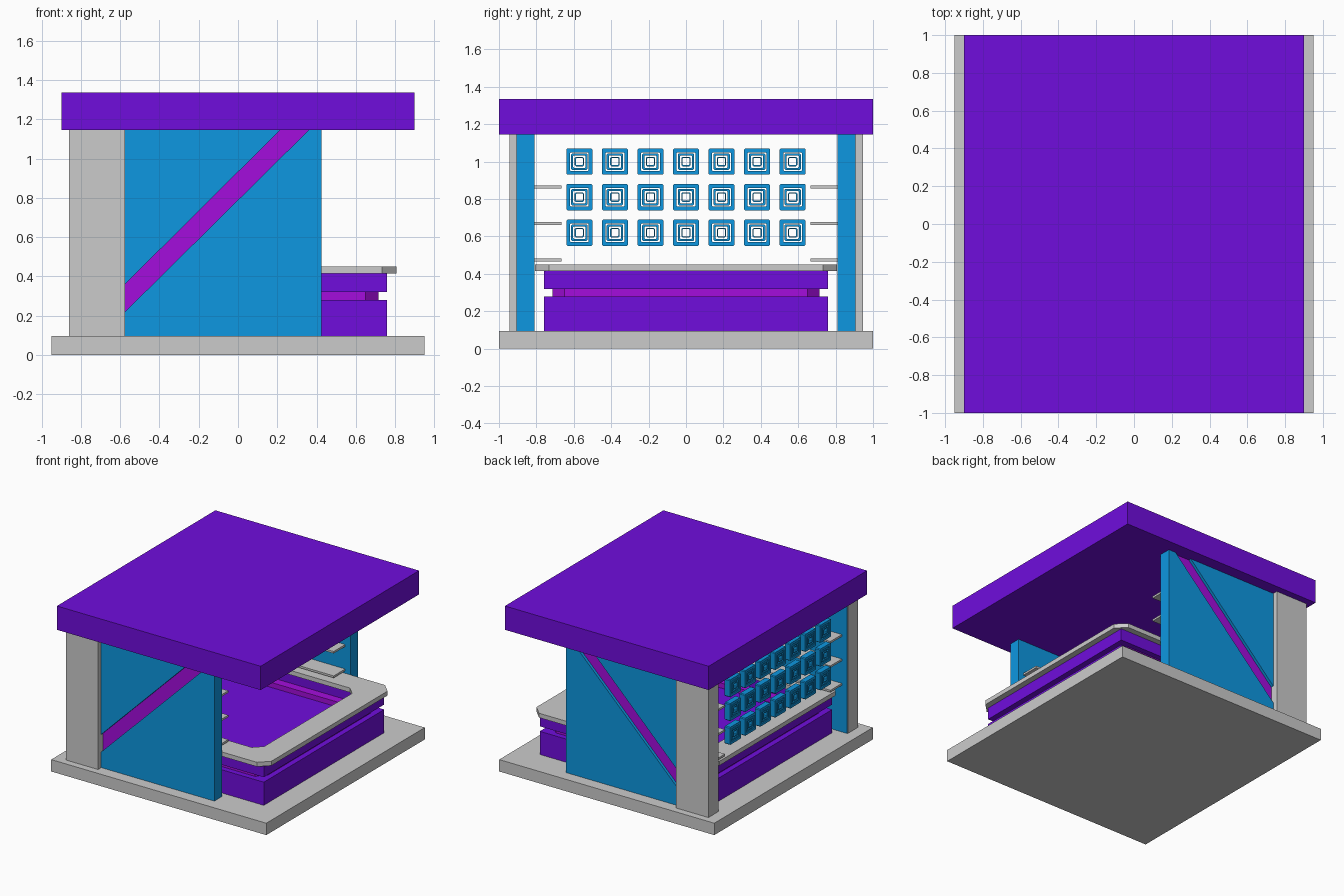
import bpy, bmesh
from mathutils import Vector

if "Cube" in bpy.data.objects:
    bpy.data.objects.remove(bpy.data.objects["Cube"])


def material(name, rgb):
    m = bpy.data.materials.new(name)
    m.diffuse_color = (*rgb, 1)
    m.use_nodes = True
    m.node_tree.nodes["Principled BSDF"].inputs["Base Color"].default_value = m.diffuse_color
    return m


PURPLE = material("purple", (0.16, 0.004, 0.72))
MAGENTA = material("magenta", (0.37, 0.004, 0.72))
BLUE = material("blue", (0.004, 0.31, 0.75))


def finish(name, bm, mat):
    bmesh.ops.recalc_face_normals(bm, faces=bm.faces)
    me = bpy.data.meshes.new(name)
    bm.to_mesh(me)
    bm.free()
    ob = bpy.data.objects.new(name, me)
    bpy.context.collection.objects.link(ob)
    if mat:
        me.materials.append(mat)
    return ob


def prism(name, points, direction, mat=None):
    """Extrude a closed outline along a vector."""
    bm = bmesh.new()
    face = bm.faces.new([bm.verts.new(p) for p in points])
    new = bmesh.ops.extrude_face_region(bm, geom=[face])["geom"]
    verts = [g for g in new if isinstance(g, bmesh.types.BMVert)]
    bmesh.ops.translate(bm, verts=verts, vec=Vector(direction))
    return finish(name, bm, mat)


def box(name, x0, x1, y0, y1, z0, z1, mat=None):
    pts = [(x0, y0, z0), (x1, y0, z0), (x1, y1, z0), (x0, y1, z0)]
    return prism(name, pts, (0, 0, z1 - z0), mat)


def outline(r, c):
    """Square of half size r, with corners cut by c."""
    if c == 0:
        return [(r, -r), (r, r), (-r, r), (-r, -r)]
    k = r - c
    return [(k, -r), (r, -k), (r, k), (k, r), (-k, r), (-r, k), (-r, -k), (-k, -r)]


def add_ring(bm, outer, inner, place, lo, hi):
    """Square frame; place(u, v, h) maps the outline into space."""
    n = len(outer)
    loops = [[bm.verts.new(place(u, v, h)) for u, v in o]
             for o, h in ((outer, lo), (outer, hi), (inner, hi), (inner, lo))]
    for a in range(4):
        p, q = loops[a], loops[(a + 1) % 4]
        for i in range(n):
            j = (i + 1) % n
            bm.faces.new((p[i], p[j], q[j], q[i]))


def flat_ring(name, outer, inner, z0, z1, mat=None):
    bm = bmesh.new()
    add_ring(bm, outer, inner, lambda u, v, h: (u, v, h), z0, z1)
    return finish(name, bm, mat)


# Base slab and roof
box("base", -0.95, 0.95, -1, 1, 0, 0.095)
box("roof", -0.9, 0.9, -1, 1, 1.145, 1.335, PURPLE)

# Counter: solid plinth, recessed band, upper band, worktop
box("counter_plinth", -0.76, 0.76, -0.76, 0.76, 0.095, 0.28, PURPLE)
flat_ring("counter_band", outline(0.715, 0.065), outline(0.6, 0.065), 0.28, 0.32, MAGENTA)
flat_ring("counter_upper", outline(0.76, 0), outline(0.67, 0), 0.32, 0.415, PURPLE)
flat_ring("worktop", outline(0.808, 0.075), outline(0.62, 0.065), 0.415, 0.45)

# Side walls, mirrored: post, panel with a recessed diagonal stripe, shelves
Z0, Z1 = 0.095, 1.145
for s, side in ((-1, "front"), (1, "back")):
    box(side + "_post", -0.86, -0.575, s * 0.815, s * 0.945, Z0, Z1)
    box(side + "_panel", -0.855, 0.425, s * 0.81, s * 0.875, Z0, Z1, BLUE)
    skins = (
        ("panel_lower", [(-0.575, Z0), (0.425, Z0), (0.425, Z1), (0.36, Z1), (-0.575, 0.22)], 0.905, BLUE),
        ("panel_upper", [(-0.575, 0.36), (0.215, Z1), (-0.575, Z1)], 0.905, BLUE),
        ("stripe", [(-0.575, 0.22), (0.36, Z1), (0.215, Z1), (-0.575, 0.36)], 0.882, MAGENTA),
    )
    for name, pts, y, mat in skins:
        prism(f"{side}_{name}", [(x, s * 0.875, z) for x, z in pts],
              (0, s * (y - 0.875), 0), mat)
    for i in range(3):
        z = 0.475 + 0.195 * i
        box(f"{side}_shelf_{i + 1}", -0.81, 0.38, s * 0.665, s * 0.81, z - 0.008, z + 0.008)

# Rear screen: grid of nested square frames
bm = bmesh.new()
for col in range(-3, 4):
    for row in range(3):
        cy, cz = 0.19 * col, 0.62 + 0.19 * row
        for r_out, r_in in ((0.07, 0.05), (0.044, 0.033), (0.025, 0.019)):
            add_ring(bm, outline(r_out, 0.006), outline(r_in, 0.004),
                     lambda u, v, h: (h, cy + u, cz + v), -0.835, -0.79)
finish("rear_screen", bm, BLUE)
